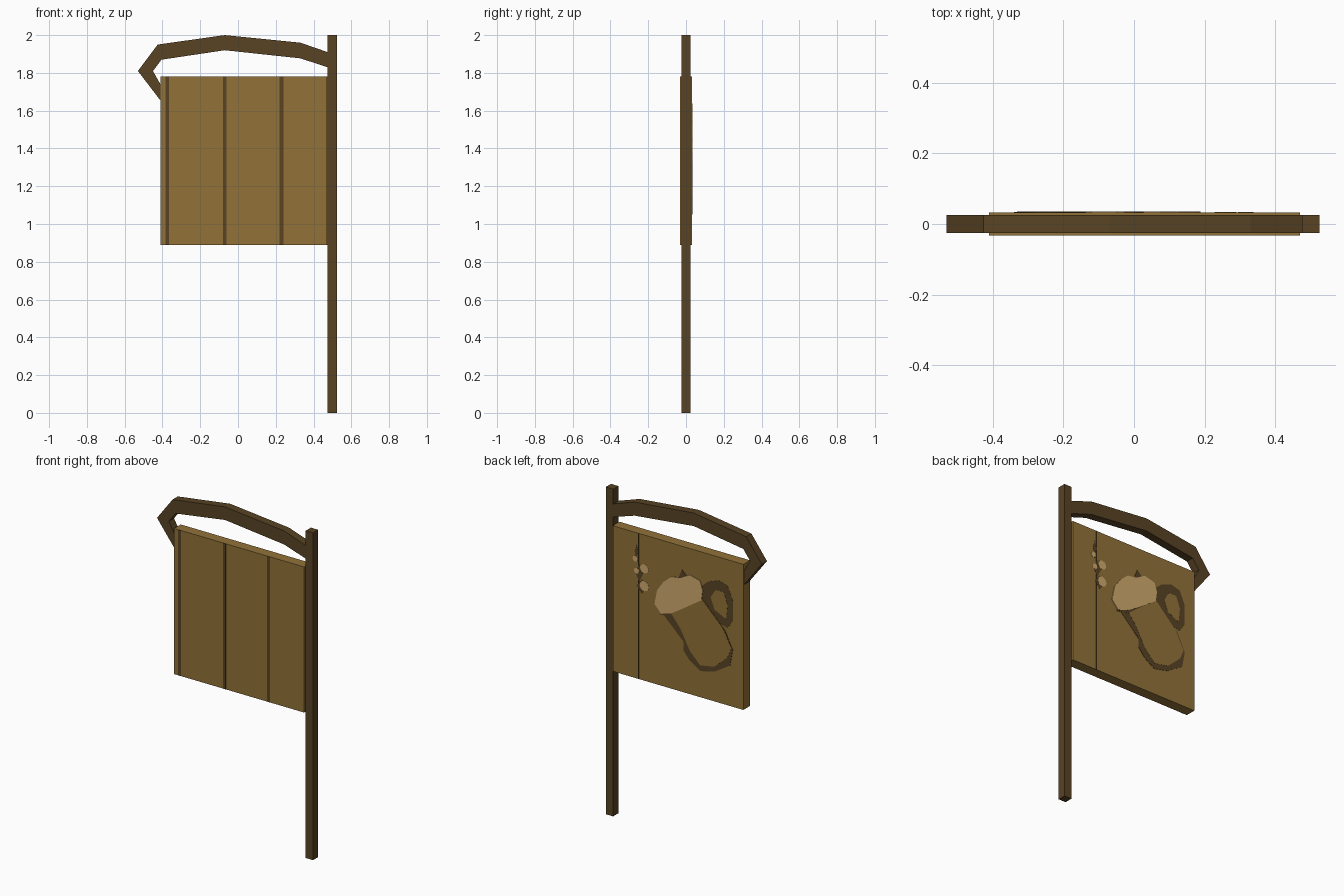
import bpy, bmesh, math

if "Cube" in bpy.data.objects:
    bpy.data.objects.remove(bpy.data.objects["Cube"])


def srgb(r, g, b):
    return tuple(((c / 255 + 0.055) / 1.055) ** 2.4 for c in (r, g, b)) + (1.0,)


def material(name, rgb):
    m = bpy.data.materials.new(name)
    m.diffuse_color = srgb(*rgb)
    m.use_nodes = True
    m.node_tree.nodes["Principled BSDF"].inputs["Base Color"].default_value = m.diffuse_color
    return m


DARK = material("dark wood", (88, 67, 36))
BOARD = material("board wood", (146, 114, 57))
FOAM = material("pale foam", (208, 170, 110))


def prism(name, pts, y0, y1, mat):
    """Extrude an outline drawn in x, z from y0 to y1."""
    bm = bmesh.new()
    face = bm.faces.new([bm.verts.new((x, y0, z)) for x, z in pts])
    ext = bmesh.ops.extrude_face_region(bm, geom=[face])
    for v in ext["geom"]:
        if isinstance(v, bmesh.types.BMVert):
            v.co.y = y1
    bmesh.ops.recalc_face_normals(bm, faces=bm.faces)
    bmesh.ops.triangulate(bm, faces=[f for f in bm.faces if len(f.verts) > 4])
    me = bpy.data.meshes.new(name)
    bm.to_mesh(me)
    bm.free()
    me.materials.append(mat)
    ob = bpy.data.objects.new(name, me)
    bpy.context.collection.objects.link(ob)
    return ob


def box(name, x0, x1, y0, y1, z0, z1, mat):
    return prism(name, [(x0, z0), (x1, z0), (x1, z1), (x0, z1)], y0, y1, mat)


# Post and sign board
L, R, B, T, H = -0.41, 0.47, 0.89, 1.78, 0.032
box("post", 0.475, 0.525, -0.025, 0.025, 0, 2, DARK)
box("sign_board", L, R, -H, H, B, T, BOARD)
box("post_joint", R, 0.48, -0.02, 0.02, B, T, DARK)

# Bent hanging arm: outer edge, then inner edge back
outer = [(0.48, 1.908), (0.33, 1.96), (-0.07, 2.0), (-0.425, 1.95), (-0.53, 1.81), (-0.40, 1.64)]
inner = [(-0.40, 1.72), (-0.45, 1.81), (-0.405, 1.87), (-0.07, 1.92), (0.33, 1.877), (0.48, 1.828)]
prism("hanging_arm", outer + inner, -0.025, 0.025, DARK)

# Plank seams on the front, one fine seam on the back
for x in (-0.374, -0.07, 0.23):
    box("front_seam", x - 0.01, x + 0.01, -H - 0.001, -H + 0.003, B, T, DARK)
box("back_seam", 0.297, 0.301, H - 0.003, H + 0.001, B, T, DARK)


def paint(name, pts, layer, mat):
    """Thin plate on the back; points are percent across and percent down."""
    xz = [(R - u * (R - L) / 100, T - v * (T - B) / 100) for u, v in pts]
    prism(name, xz, H - 0.003, H + 0.0009 * layer, mat)


def blob(u, v, ru, rv, n=8):
    return [(u + ru * math.cos(i * math.tau / n), v + rv * math.sin(i * math.tau / n)) for i in range(n)]


# Mug handle and its opening
paint("mug_handle", [(66, 25), (73, 19), (81, 16), (88, 18), (92, 27), (92, 41),
                     (88, 47), (81, 45), (68, 36)], 1, DARK)
paint("handle_opening", [(75, 29), (79, 23), (85, 23), (88, 31), (87, 41), (78, 37)], 2, BOARD)

# Tilted mug: dark outline with a plain body
paint("mug_outline", [(37, 49), (54, 65), (54, 71), (59, 77), (67, 82), (78, 79.5), (90, 72),
                      (92, 61), (86, 49), (69, 32), (60, 30)], 2, DARK)
paint("mug_body", [(43, 46), (52, 57), (59, 70), (67, 78), (78, 76), (88, 67),
                   (91, 60), (84.5, 48), (69, 33), (60, 31)], 3, BOARD)

# Foam with small dark tips
paint("foam_shadow", [(50, 23), (53, 16), (57, 20), (62, 37), (45, 50), (36, 51.5)], 3, DARK)
paint("foam", [(34, 35), (39, 28), (45, 23), (52, 22), (59, 18), (67, 20), (69, 26), (68, 33),
               (62, 37), (53, 43), (45, 48), (37, 50.5), (32, 45)], 4, FOAM)

# Splashes beside the mug
for u, v, ru, rv in ((18, 13, 1.5, 5), (20, 27, 3, 6), (22, 36, 4, 5)):
    paint("splash_shadow", blob(u, v, ru, rv, 4), 1, DARK)
for u, v, r in ((17, 18, 2), (24, 23, 3.3), (18, 26, 2), (24, 35, 3.6)):
    paint("splash_drop", blob(u, v, r, r), 2, FOAM)
